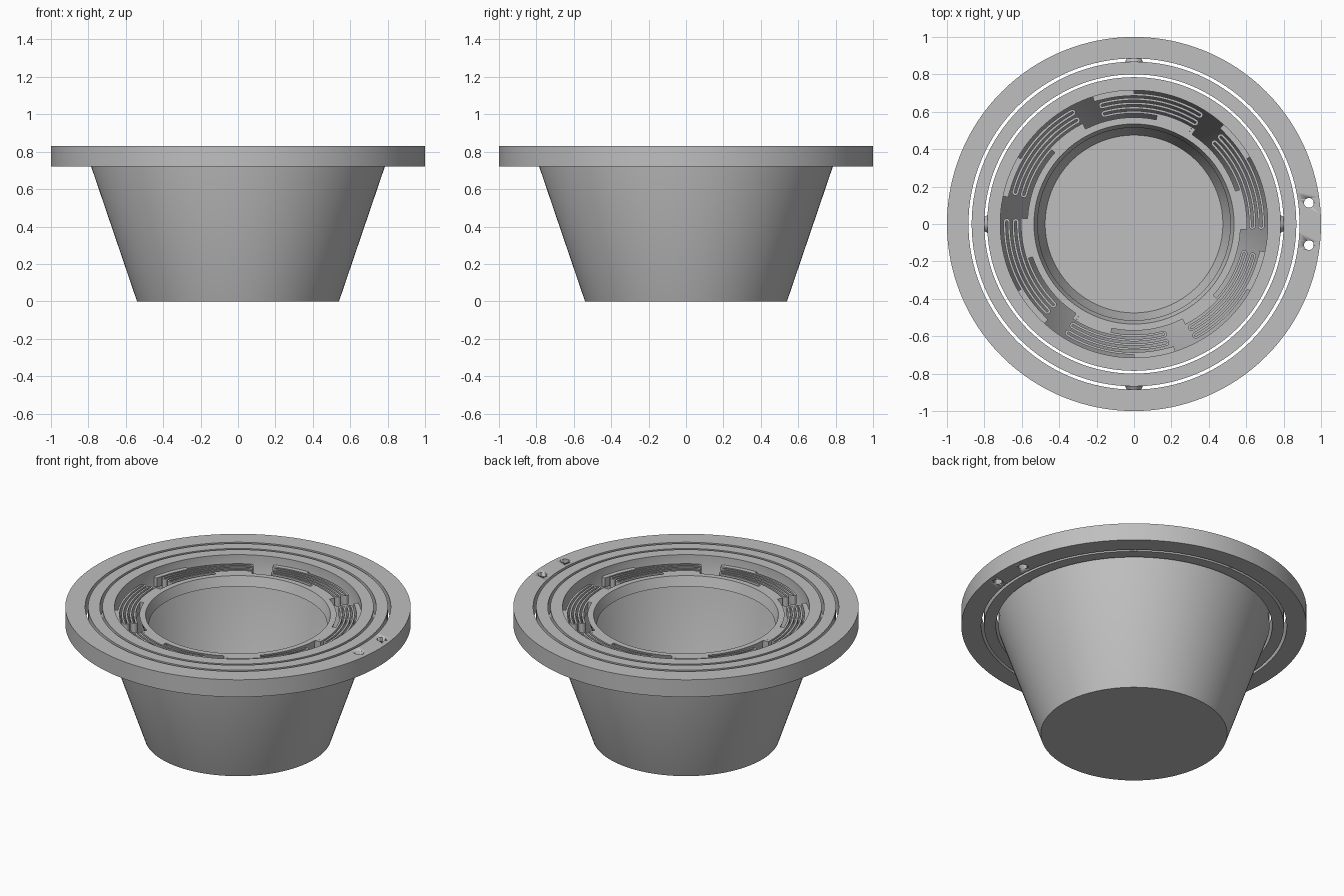
import bpy, bmesh, math
from mathutils import Vector, Matrix

cube = bpy.data.objects.get("Cube")
if cube:
    bpy.data.objects.remove(cube, do_unlink=True)

grey = bpy.data.materials.new("plain grey")
grey.use_nodes = True
grey.diffuse_color = (0.52, 0.52, 0.52, 1)
grey.node_tree.nodes["Principled BSDF"].inputs["Base Color"].default_value = grey.diffuse_color

TOP, UNDER = 0.83, 0.72          # heights of the ring faces
SPRING_TOP = 0.78


def finish(name, bm):
    """Turn a bmesh into a shaded object."""
    bmesh.ops.recalc_face_normals(bm, faces=bm.faces)
    mesh = bpy.data.meshes.new(name)
    bm.to_mesh(mesh)
    bm.free()
    mesh.materials.append(grey)
    obj = bpy.data.objects.new(name, mesh)
    bpy.context.collection.objects.link(obj)
    bpy.ops.object.select_all(action='DESELECT')
    obj.select_set(True)
    bpy.context.view_layer.objects.active = obj
    bpy.ops.object.shade_smooth_by_angle(angle=math.radians(30))
    return obj


def lathe(name, profile, closed=True, steps=128):
    """Spin an (r, z) profile around the z axis."""
    bm = bmesh.new()
    verts = [bm.verts.new((r, 0, z)) for r, z in profile]
    edges = [bm.edges.new(pair) for pair in zip(verts, verts[1:])]
    if closed:
        edges.append(bm.edges.new((verts[-1], verts[0])))
    bmesh.ops.spin(bm, geom=verts + edges, cent=(0, 0, 0), axis=(0, 0, 1),
                   angle=math.tau, steps=steps, use_duplicate=False)
    bmesh.ops.remove_doubles(bm, verts=bm.verts, dist=1e-4)
    return finish(name, bm)


def flat_ring(name, inner, outer):
    return lathe(name, [(inner, UNDER), (outer, UNDER), (outer, TOP), (inner, TOP)])


def polar(r, degrees):
    a = math.radians(degrees)
    return Vector((r * math.cos(a), r * math.sin(a)))


def arc(r, start, end, steps=20):
    return [polar(r, start + (end - start) * i / steps) for i in range(steps + 1)]


def ribbon(bm, path, width):
    """Add an upright strip of even width along a flat path."""
    rows = []
    for i, p in enumerate(path):
        along = (path[min(i + 1, len(path) - 1)] - path[max(i - 1, 0)]).normalized()
        side = Vector((-along.y, along.x)) * width / 2
        rows.append([bm.verts.new((q.x, q.y, z)) for q, z in
                     ((p - side, UNDER), (p + side, UNDER),
                      (p + side, SPRING_TOP), (p - side, SPRING_TOP))])
    for a, b in zip(rows, rows[1:]):
        for k in range(4):
            n = (k + 1) % 4
            bm.faces.new((a[k], a[n], b[n], b[k]))
    bm.faces.new(rows[0])
    bm.faces.new(rows[-1][::-1])


# Hollow tapered cup with an upright collar
lathe("cup", [(0, 0), (0.54, 0), (0.785, UNDER), (0.785, TOP), (0.715, TOP),
              (0.715, UNDER), (0.475, 0.04), (0, 0.04)], closed=False)

# Gimbal rings
flat_ring("middle_ring", 0.80, 0.868)
outer = flat_ring("outer_ring", 0.885, 1.0)

# Two mounting holes through the outer ring
for side in (-1, 1):
    bm = bmesh.new()
    bmesh.ops.create_cone(bm, cap_ends=True, segments=32, radius1=0.026, radius2=0.026,
                          depth=0.4, matrix=Matrix.Translation((0.935, side * 0.113, 0.775)))
    cutter = finish("hole_cutter", bm)
    cutter.hide_render = True
    bpy.context.view_layer.objects.active = outer
    cut = outer.modifiers.new("hole", 'BOOLEAN')
    cut.operation = 'DIFFERENCE'
    cut.solver = 'EXACT'
    cut.object = cutter
    bpy.ops.object.modifier_apply(modifier=cut.name)
    bpy.data.objects.remove(cutter, do_unlink=True)

# Cone pivots: cup to middle ring along x, middle to outer ring along y
for name, reach, turns in (("inner_pivot", 0.79, (0, 180)), ("outer_pivot", 0.875, (90, 270))):
    for turn in turns:
        bm = bmesh.new()
        place = (Matrix.Rotation(math.radians(turn), 4, 'Z')
                 @ Matrix.Translation((reach, 0, (TOP + UNDER) / 2))
                 @ Matrix.Rotation(math.pi / 2, 4, 'Y'))
        bmesh.ops.create_cone(bm, cap_ends=True, segments=32, radius1=0.052, radius2=0.036,
                              depth=0.028, matrix=place)
        finish(name, bm)

# Floating tapered holder ring
lathe("holder_ring", [(0.515, UNDER), (0.55, UNDER), (0.57, SPRING_TOP), (0.535, SPRING_TOP)])

# Six folded springs between the holder ring and the cup
RADII = [0.692 - 0.0235 * i for i in range(5)]
HALF = 23
for n in range(6):
    centre = 82 + 60 * n
    path = []
    for i, r in enumerate(RADII):
        sign = 1 if i % 2 == 0 else -1
        path += arc(r, centre + sign * HALF, centre - sign * HALF)
        if i + 1 < len(RADII):
            # rounded fold to the next row
            mid, bend = r - 0.01175, 0.01175
            for k in range(1, 8):
                t = math.pi * k / 8
                swing = math.degrees(bend * math.sin(t) / mid)
                path.append(polar(mid + bend * math.cos(t), centre - sign * (HALF + swing)))
    bm = bmesh.new()
    ribbon(bm, path, 0.012)
    # pads joining the spring to the cup and to the holder
    ribbon(bm, arc(0.702, centre + 8, centre + 26), 0.03)
    ribbon(bm, arc(0.578, centre - 23, centre - 4), 0.034)
    ribbon(bm, [polar(RADII[-1] + 0.006, centre - 24), polar(0.562, centre - 24)], 0.02)
    finish("spring", bm)
